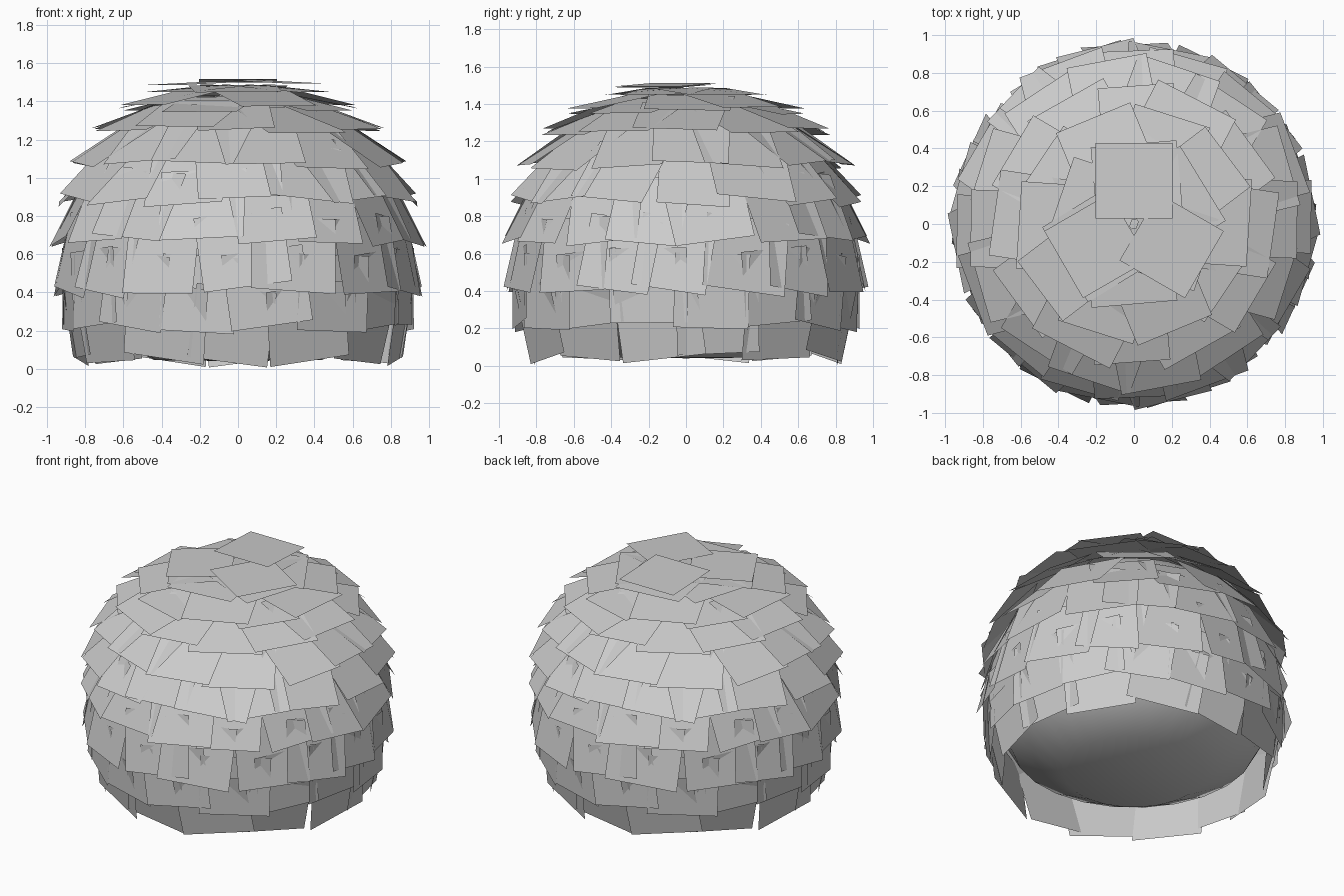
import bpy, bmesh, math, random
from mathutils import Vector, Matrix

if "Cube" in bpy.data.objects:
    bpy.data.objects.remove(bpy.data.objects["Cube"])

random.seed(4)
R, ZC = 0.89, 0.55          # inner body radius and centre height


def add_object(name, bm):
    me = bpy.data.meshes.new(name)
    bm.to_mesh(me)
    bm.free()
    ob = bpy.data.objects.new(name, me)
    bpy.context.collection.objects.link(ob)
    return ob


def shingle(bm, ang, tip, top, width, height, roll):
    """Flat tile hanging from profile point top to tip, turned to angle ang."""
    out = Vector((math.cos(ang), math.sin(ang), 0))
    side = Vector((-math.sin(ang), math.cos(ang), 0))
    low = out * tip[0] + Vector((0, 0, tip[1]))
    up = (out * (top[0] - tip[0]) + Vector((0, 0, top[1] - tip[1]))).normalized()
    mid = low + up * height / 2
    rot = Matrix.Rotation(roll, 3, side.cross(up))
    pts = []
    for sx, sy in ((-1, -1), (1, -1), (1, 1), (-1, 1)):
        p = mid + rot @ (side * sx * width / 2 + up * sy * height / 2)
        p.z = max(p.z, 0)
        pts.append(bm.verts.new(p))
    bm.faces.new(pts)


# smooth closed inner body with a flattened underside, turned from a profile
profile = [(0, 0.04), (0.44, 0.045), (0.75, 0.22), (0.86, 0.42)]
profile += [(R * math.cos(a), ZC + R * math.sin(a))
            for a in (math.radians(d) for d in range(5, 86, 10))] + [(0, ZC + R)]
bm = bmesh.new()
vs = [bm.verts.new((r, 0, z)) for r, z in profile]
es = [bm.edges.new(p) for p in zip(vs, vs[1:])]
bmesh.ops.spin(bm, geom=vs + es, cent=(0, 0, 0), axis=(0, 0, 1),
               angle=math.tau, steps=24, use_duplicate=False)
bmesh.ops.remove_doubles(bm, verts=bm.verts, dist=0.0005)
bmesh.ops.recalc_face_normals(bm, faces=bm.faces)
for f in bm.faces:
    f.smooth = True
add_object("inner_body", bm)

# rows of overlapping shingles: tip radius, tip height, tiles in the row
rows = [(0.815, 0.05, 14), (0.89, 0.21, 16), (0.935, 0.41, 16), (0.935, 0.67, 16),
        (0.92, 0.88, 16), (0.86, 1.07, 14), (0.74, 1.255, 12), (0.61, 1.365, 10),
        (0.41, 1.45, 6)]
for i, (r, z, n) in enumerate(rows):
    bm = bmesh.new()
    lat = math.atan2(z - ZC, r) + 0.43
    top = (0.90 * math.cos(lat), 0.54 + 0.93 * math.sin(lat))
    if i == len(rows) - 1:
        top = (0.03, 1.485)
    for k in range(n // 2):
        ang = math.tau * (k + 0.5 * (i % 2)) / n - math.pi / 2 + random.uniform(-0.07, 0.07)
        roll = random.uniform(-0.17, 0.17)
        w, off = random.uniform(0.39, 0.47), random.uniform(-0.012, 0.022)
        dz = random.uniform(-0.02, 0.02) if i < 8 else 0
        # each half turn repeats the same arrangement
        for turn in (0, math.pi):
            shingle(bm, ang + turn, (r + off, z + dz), (top[0], top[1] + dz), w, 0.40, roll)
    add_object(f"shingle_row_{i + 1}", bm)

# three cap shingles on the crown
bm = bmesh.new()
for k, z in enumerate((1.51, 1.497, 1.503)):
    shingle(bm, math.pi / 2 + k * math.tau / 3, (0.43, z - 0.01), (0.03, z + 0.008), 0.41, 0.40, 0)
add_object("crown_shingles", bm)
